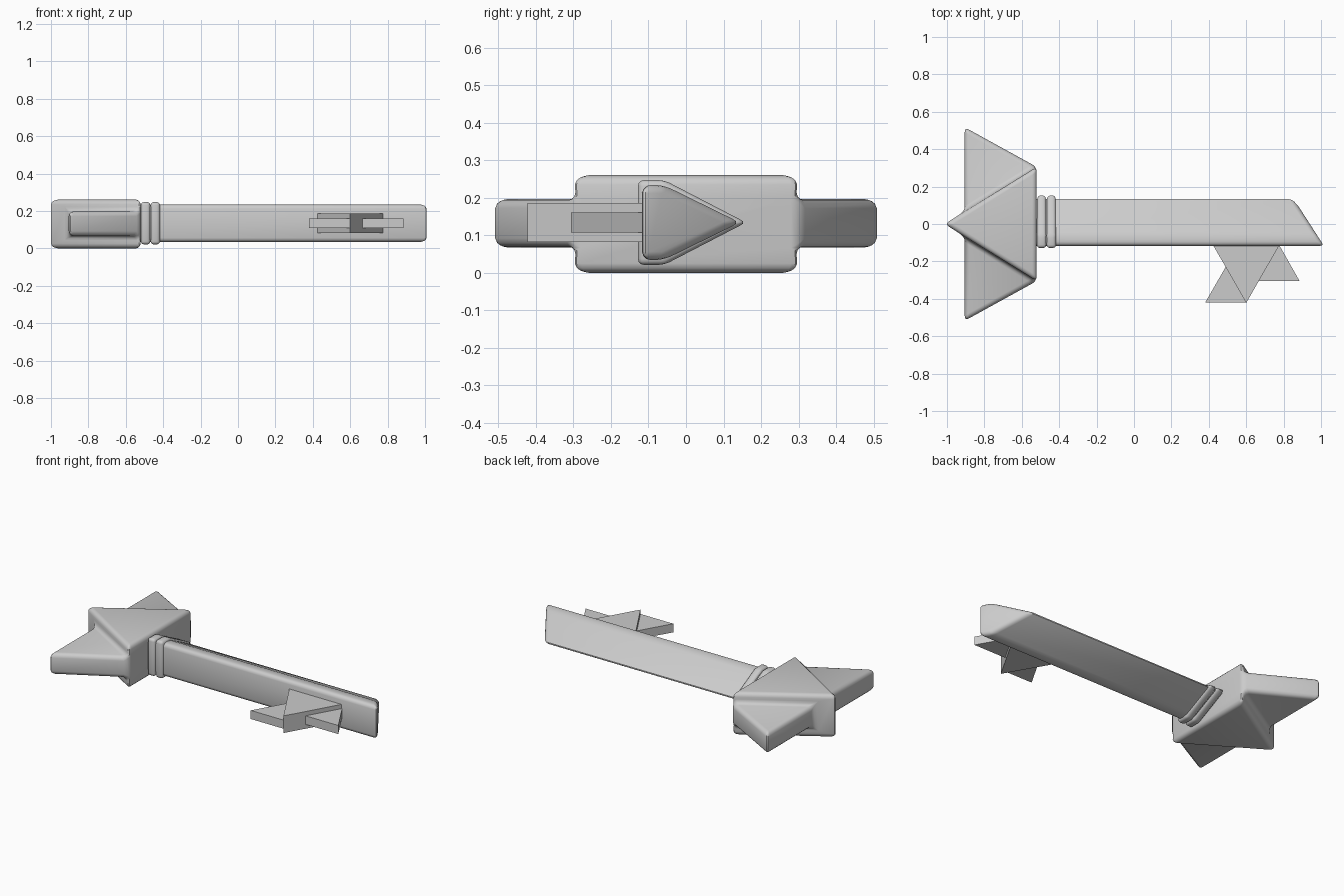
import bpy, bmesh, math

if "Cube" in bpy.data.objects:
    bpy.data.objects.remove(bpy.data.objects["Cube"])

grey = bpy.data.materials.new("plain grey")
grey.use_nodes = True
GREY = (0.6, 0.6, 0.6, 1)
grey.diffuse_color = GREY
grey.node_tree.nodes["Principled BSDF"].inputs["Base Color"].default_value = GREY


def finish(name, bm, bevel=0.0, segments=3):
    """Round the sharp edges and turn the bmesh into a shaded object."""
    bmesh.ops.recalc_face_normals(bm, faces=bm.faces)
    if bevel:
        edges = [e for e in bm.edges if e.calc_face_angle(0) > 0.1]
        bmesh.ops.bevel(bm, geom=edges, offset=bevel, offset_type='OFFSET',
                        segments=segments, profile=0.5, affect='EDGES',
                        clamp_overlap=True)
    mesh = bpy.data.meshes.new(name)
    bm.to_mesh(mesh)
    bm.free()
    mesh.materials.append(grey)
    obj = bpy.data.objects.new(name, mesh)
    bpy.context.collection.objects.link(obj)
    bpy.ops.object.select_all(action='DESELECT')
    obj.select_set(True)
    bpy.context.view_layer.objects.active = obj
    bpy.ops.object.shade_smooth_by_angle(angle=math.radians(40))
    return obj


def loft(name, first, second, bevel=0.0, segments=3):
    """Solid between two matching outlines."""
    bm = bmesh.new()
    a = [bm.verts.new(p) for p in first]
    b = [bm.verts.new(p) for p in second]
    bm.faces.new(a)
    bm.faces.new(b)
    n = len(a)
    for i in range(n):
        j = (i + 1) % n
        bm.faces.new((a[i], a[j], b[j], b[i]))
    return finish(name, bm, bevel, segments)


# Handle: thick triangle with a thinner pointed wing growing from each slanted side
Z = (0.0, 0.067, 0.197, 0.26)
bm = bmesh.new()


def column(x, y, levels):
    return {k: bm.verts.new((x, y, Z[k])) for k in levels}


tip = column(-1.012, 0, (0, 3))
corners = []
for side in (1, -1):
    c = column(-0.52, 0.305 * side, range(4))
    p = column(-0.905, 0.068 * side, (1, 2))
    w = column(-0.905, 0.517 * side, (1, 2))
    corners.append(c)
    bm.faces.new((tip[0], c[0], c[1], p[1], p[2], c[2], c[3], tip[3]))
    for k in (1, 2):
        bm.faces.new((p[k], c[k], w[k]))
    for u, v in ((p, w), (w, c)):
        bm.faces.new((u[1], v[1], v[2], u[2]))
left, right = corners
for k in (0, 3):
    bm.faces.new((tip[k], left[k], right[k]))
bm.faces.new([left[k] for k in range(4)] + [right[k] for k in (3, 2, 1, 0)])
finish("handle", bm, 0.025)

# Shaft: wedge section with a slanted end
MID = 0.134


def section(back, shoulder, ridge, half):
    return [(back, half), (shoulder, half), (ridge, 0),
            (shoulder, -half), (back, -half)]


wedge = section(-0.117, -0.06, 0.144, 0.1)
loft("shaft",
     [(-0.55, y, MID + z) for y, z in wedge],
     [(0.866 - 0.645 * (y - 0.115), y, MID + z) for y, z in wedge], 0.022)

# Two collars between handle and shaft
ring = section(-0.128, -0.058, 0.16, 0.113)
for i, x in enumerate((-0.519, -0.467)):
    loft(f"collar_{i + 1}",
         [(x, y, MID + z) for y, z in ring],
         [(x + 0.05, y, MID + z) for y, z in ring], 0.016)


# Bit: three triangular teeth
def tooth(name, points, half):
    loft(name, [(x, y, MID - half) for x, y in points],
         [(x, y, MID + half) for x, y in points])


tooth("large_tooth", [(0.42, -0.108), (0.78, -0.108), (0.6, -0.422)], 0.052)
tooth("outer_tooth", [(0.38, -0.421), (0.6, -0.421), (0.49, -0.23)], 0.026)
tooth("end_tooth", [(0.665, -0.306), (0.886, -0.306), (0.776, -0.112)], 0.026)
